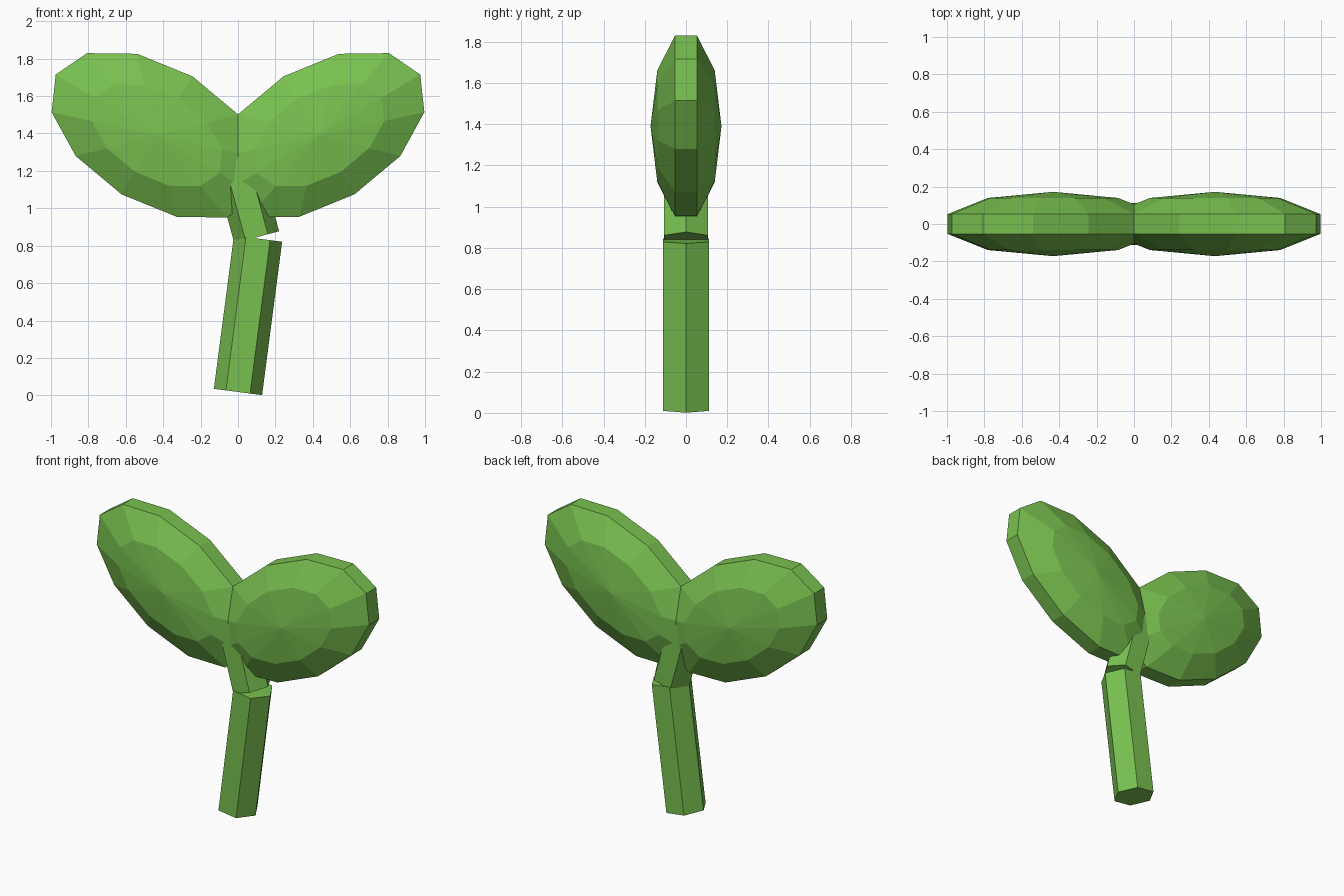
import bpy
import bmesh
import math
from mathutils import Matrix, Vector

if "Cube" in bpy.data.objects:
    bpy.data.objects.remove(bpy.data.objects["Cube"])

green = bpy.data.materials.new("leaf green")
green.diffuse_color = (0.19, 0.53, 0.08, 1)
green.use_nodes = True
green.node_tree.nodes["Principled BSDF"].inputs["Base Color"].default_value = green.diffuse_color


def make_object(name, bm):
    bmesh.ops.recalc_face_normals(bm, faces=bm.faces)
    mesh = bpy.data.meshes.new(name)
    bm.to_mesh(mesh)
    bm.free()
    mesh.materials.append(green)
    obj = bpy.data.objects.new(name, mesh)
    bpy.context.collection.objects.link(obj)


def stalk(name, start, end, radius):
    """Six-sided rod in the xz plane with corners pointing along x."""
    a, b = Vector(start), Vector(end)
    tilt = math.atan2(b.x - a.x, b.z - a.z)
    bm = bmesh.new()
    bmesh.ops.create_cone(
        bm, cap_ends=True, segments=6, radius1=radius, radius2=radius,
        depth=(b - a).length)
    # put a corner on the +x axis whatever the primitive's starting angle is
    v = bm.verts[:][0].co
    spin = Matrix.Rotation(-math.atan2(v.y, v.x), 4, 'Z')
    bm.transform(Matrix.Translation((a + b) / 2)
                 @ Matrix.Rotation(tilt, 4, 'Y') @ spin)
    make_object(name, bm)


def leaf(name, side):
    """Flattened low-poly sphere, poles facing front and back, tilted up."""
    bm = bmesh.new()
    bmesh.ops.create_uvsphere(bm, u_segments=12, v_segments=5, radius=1)
    bm.transform(Matrix.Diagonal((side, 1, 1, 1))
                 @ Matrix.Translation((0.433, 0, 1.39))
                 @ Matrix.Rotation(math.radians(-31), 4, 'Y')
                 @ Matrix.Diagonal((0.664, 0.172, 0.387, 1))
                 @ Matrix.Rotation(math.pi / 2, 4, 'X'))
    make_object(name, bm)


# Bent stem in two pieces
stalk("lower_stem", (0, 0, 0.018), (0.107, 0, 0.838), 0.13)
stalk("upper_stem", (0.10, 0, 0.845), (-0.015, 0, 1.27), 0.124)

# Pair of leaves
leaf("right_leaf", 1)
leaf("left_leaf", -1)
